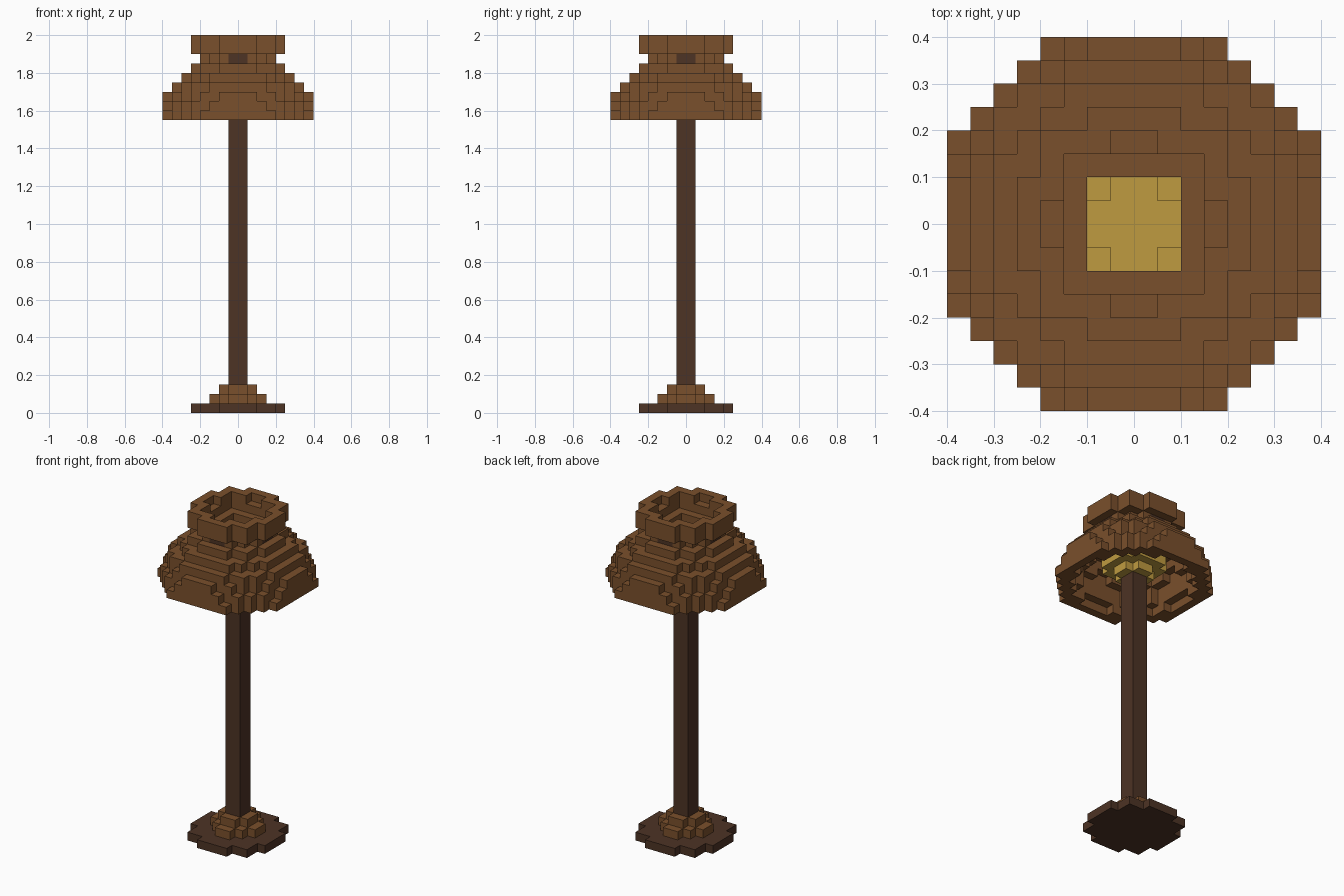
import bpy
import bmesh
from mathutils import Vector

U = 0.05      # block size
SPAN = range(-8, 8)

cube = bpy.data.objects.get("Cube")
if cube:
    bpy.data.objects.remove(cube, do_unlink=True)


def material(name, rgb):
    m = bpy.data.materials.new(name)
    m.use_nodes = True
    m.diffuse_color = (*rgb, 1)
    m.node_tree.nodes["Principled BSDF"].inputs["Base Color"].default_value = (*rgb, 1)
    return m


BROWN = material("warm brown", (0.195, 0.08, 0.025))
DARK = material("dark brown", (0.074, 0.033, 0.018))
YELLOW = material("bulb yellow", (0.521, 0.328, 0.051))


def disc(r):
    """Cells whose centres lie within radius r."""
    return {(x, y) for x in SPAN for y in SPAN
            if (x + 0.5) ** 2 + (y + 0.5) ** 2 < r * r}


def square(h):
    return {(x, y) for x in range(-h, h) for y in range(-h, h)}


def build(name, layers, mat):
    """Outer skin of stacked block layers, given as {level: cells}."""
    cells = {(x, y, z) for z, layer in layers.items() for x, y in layer}
    bm = bmesh.new()
    for cell in cells:
        centre = Vector(cell) + Vector((0.5, 0.5, 0.5))
        for axis in range(3):
            for sign in (-1, 1):
                n = Vector((0, 0, 0))
                n[axis] = sign
                if tuple(int(c + d) for c, d in zip(cell, n)) in cells:
                    continue
                a = Vector((0, 0, 0))
                a[(axis + 1) % 3] = 0.5
                b = n.cross(a)
                mid = centre + n / 2
                corners = (mid - a - b, mid + a - b, mid + a + b, mid - a + b)
                bm.faces.new([bm.verts.new(p * U) for p in corners])
    bmesh.ops.remove_doubles(bm, verts=bm.verts, dist=U / 100)
    bmesh.ops.dissolve_limit(bm, angle_limit=0.01, verts=bm.verts, edges=bm.edges)
    mesh = bpy.data.meshes.new(name)
    bm.to_mesh(mesh)
    bm.free()
    mesh.materials.append(mat)
    obj = bpy.data.objects.new(name, mesh)
    bpy.context.collection.objects.link(obj)


# Foot and stepped collar around the pole
build("foot", {0: disc(5)}, DARK)
build("foot_steps", {1: disc(2.8) - square(1), 2: disc(2) - square(1)}, BROWN)
build("pole", {z: square(1) for z in range(1, 32)}, DARK)

# Rounded bulb on top of the pole
build("bulb", {32: disc(2), 33: disc(3), 34: disc(3), 35: disc(2)}, YELLOW)

# Hollow stepped shade
radii = (8.37, 8, 7.75, 7.2, 6.3, 5)
shade = {31 + i: disc(r) - disc(r - 1.5) for i, r in enumerate(radii)}
build("shade", shade, BROWN)

# Neck with a dark fitting on each of its four sides
fittings = {(x, y) for x, y in disc(4)
            if (x in (-4, 3) and y in (-1, 0)) or (y in (-4, 3) and x in (-1, 0))}
build("neck", {37: disc(4) - square(2) - fittings}, BROWN)
build("neck_fittings", {37: fittings}, DARK)

# Open collar on top
build("top_collar", {38: disc(5) - square(3), 39: disc(5) - disc(3.7)}, BROWN)
